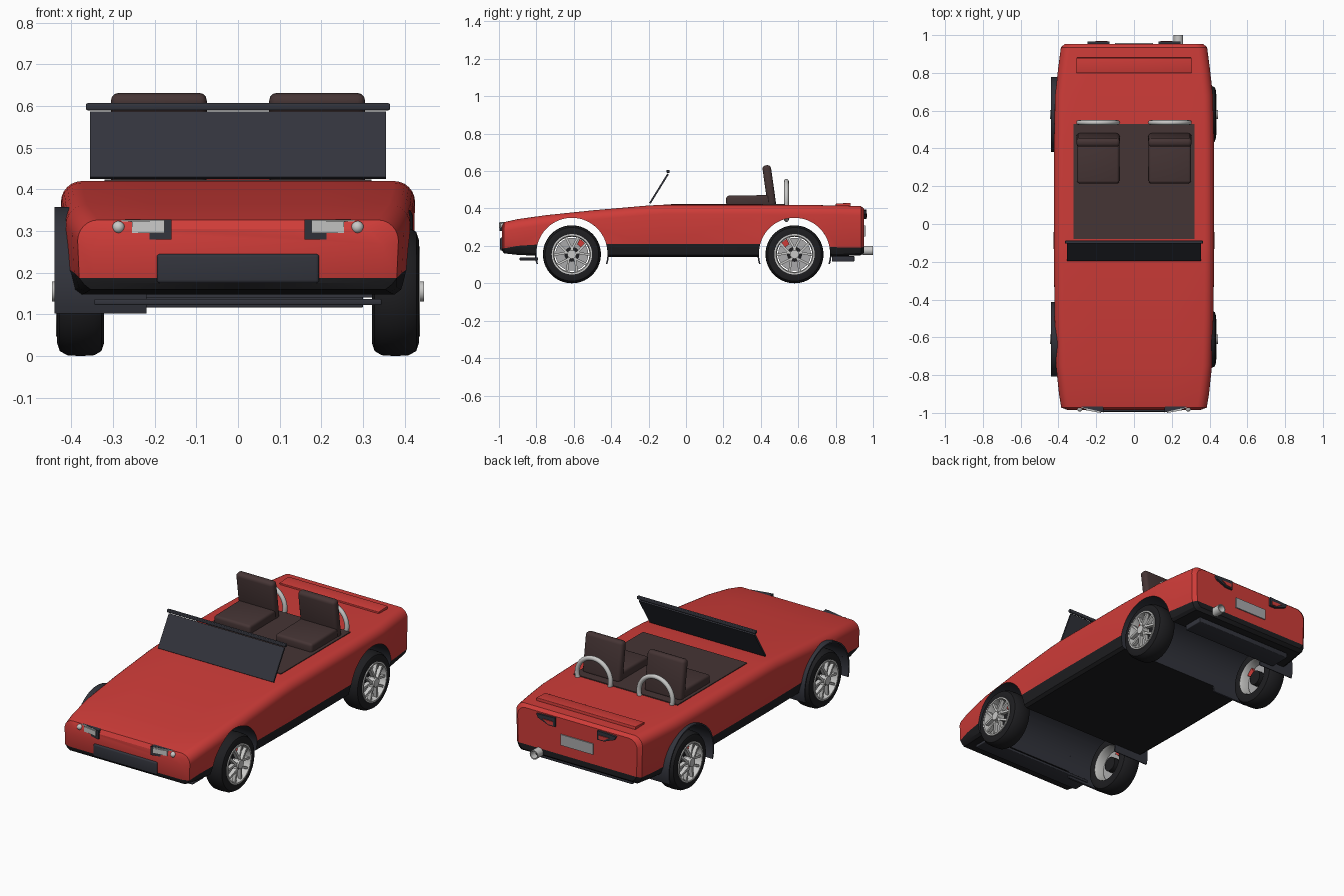
import bpy, bmesh
from math import sin, cos, pi, radians, hypot
from mathutils import Matrix, Vector

cube = bpy.data.objects.get("Cube")
if cube:
    bpy.data.objects.remove(cube)


def material(name, *rgb):
    m = bpy.data.materials.new(name)
    m.use_nodes = True
    m.diffuse_color = (*rgb, 1)
    m.node_tree.nodes["Principled BSDF"].inputs["Base Color"].default_value = (*rgb, 1)
    return m


RED = material("red paint", 0.62, 0.045, 0.04)
BLACK = material("black trim", 0.013, 0.013, 0.015)
SLATE = material("dark slate", 0.032, 0.034, 0.045)
BROWN = material("brown leather", 0.06, 0.035, 0.035)
SILVER = material("silver", 0.58, 0.58, 0.57)
GREY = material("plate grey", 0.4, 0.4, 0.41)


def finish(name, bm, *mats, angle=35):
    bmesh.ops.recalc_face_normals(bm, faces=bm.faces)
    me = bpy.data.meshes.new(name)
    bm.to_mesh(me)
    bm.free()
    for m in mats:
        me.materials.append(m)
    ob = bpy.data.objects.new(name, me)
    bpy.context.collection.objects.link(ob)
    smooth(ob, angle)
    return ob


def smooth(ob, angle=35):
    bpy.ops.object.select_all(action="DESELECT")
    ob.select_set(True)
    bpy.context.view_layer.objects.active = ob
    bpy.ops.object.shade_smooth_by_angle(angle=radians(angle))


def box(name, lo, hi, mat, bevel=0.0, tilt=0.0):
    """Box between two corners, rounded, tilted about x at its centre."""
    lo, hi = Vector(lo), Vector(hi)
    bm = bmesh.new()
    bmesh.ops.create_cube(bm, size=1)
    bmesh.ops.scale(bm, vec=hi - lo, verts=bm.verts)
    if bevel:
        bmesh.ops.bevel(bm, geom=bm.edges[:], offset=bevel, segments=3, profile=0.5, affect="EDGES")
    bm.transform(Matrix.Translation((lo + hi) / 2) @ Matrix.Rotation(radians(tilt), 4, "X"))
    return finish(name, bm, mat)


def prism(name, points, offset, mat):
    """Flat outline pushed along a vector."""
    bm = bmesh.new()
    face = bm.faces.new([bm.verts.new(p) for p in points])
    out = bmesh.ops.extrude_face_region(bm, geom=[face])
    top = [v for v in out["geom"] if isinstance(v, bmesh.types.BMVert)]
    bmesh.ops.translate(bm, vec=offset, verts=top)
    if not any(f is face for f in bm.faces):
        bm.faces.new(list(bm.verts)[:len(points)])
    return finish(name, bm, mat)


def lathe(name, profile, place, mat, start=0, sweep=360, segs=40, closed=True):
    """Turn (axial, radius) points about the x axis, then place the result."""
    bm = bmesh.new()
    full = sweep == 360
    rings = []
    for i in range(segs if full else segs + 1):
        a = radians(start + sweep * i / segs)
        rings.append([bm.verts.new((x, r * cos(a), r * sin(a))) for x, r in profile])
    n = len(profile)
    for i in range(segs):
        a, b = rings[i], rings[(i + 1) % len(rings)]
        for j in range(n if closed else n - 1):
            k = (j + 1) % n
            bm.faces.new((a[j], a[k], b[k], b[j]))
    if closed and not full:
        bm.faces.new(rings[0])
        bm.faces.new(rings[-1])
    bmesh.ops.remove_doubles(bm, verts=bm.verts, dist=1e-5)
    bm.transform(place)
    return finish(name, bm, mat)


def disc(name, x0, x1, r, place, mat, segs=32):
    return lathe(name, [(x0, 0), (x0, r), (x1, r), (x1, 0)], place, mat, segs=segs, closed=False)


# Body shell: y, half width, top, trim line, underside
STATIONS = [
    (-0.985, 0.35, 0.305, 0.187, 0.175), (-0.972, 0.385, 0.327, 0.187, 0.16),
    (-0.9, 0.397, 0.343, 0.2, 0.152), (-0.75, 0.413, 0.364, 0.21, 0.145),
    (-0.5, 0.42, 0.39, 0.21, 0.14), (-0.2, 0.424, 0.416, 0.21, 0.14),
    (-0.12, 0.425, 0.42, 0.21, 0.14), (0.4, 0.424, 0.42, 0.21, 0.14),
    (0.68, 0.418, 0.418, 0.2, 0.14), (0.82, 0.402, 0.416, 0.192, 0.145),
    (0.935, 0.387, 0.413, 0.19, 0.15), (0.953, 0.367, 0.398, 0.195, 0.165),
]
WHEEL_Y, AXLE_Z, ARCH_Z, ARCH_R = (-0.61, 0.58), 0.155, 0.16, 0.19


def section(w, top, trim, low):
    r = 0.05
    half = [(0.0, top), (w * 0.5, top)]
    half += [(w - r + r * sin(t * pi / 12), top - r + r * cos(t * pi / 12)) for t in range(7)]
    half += [(w * 0.99, trim), (w * 0.96, low + 0.012), (w * 0.92, low), (0.0, low)]
    return half + [(-x, z) for x, z in half[-2:0:-1]]


bm = bmesh.new()
rings = [[bm.verts.new((x, y, z)) for x, z in section(*s)] for y, *s in STATIONS]
n = len(rings[0])
TRIM = 9                                   # row of the trim line
for a, b in zip(rings, rings[1:]):
    for j in range(n):
        f = bm.faces.new((a[j], a[(j + 1) % n], b[(j + 1) % n], b[j]))
        f.material_index = int(TRIM <= j < n - TRIM)
for ring in (rings[0], rings[-1]):
    bm.faces.new(ring[:TRIM + 1] + ring[n - TRIM:])
    bm.faces.new(ring[TRIM:n - TRIM + 1]).material_index = 1
body = finish("body", bm, RED, BLACK, SLATE)

# Wheel wells cut right through the body
for y in WHEEL_Y:
    cutter = disc("well_cutter", -0.6, 0.6, ARCH_R, Matrix.Translation((0, y, ARCH_Z)), SLATE, 64)
    cutter.hide_render = True
    mod = body.modifiers.new("well", "BOOLEAN")
    mod.operation, mod.solver, mod.object = "DIFFERENCE", "EXACT", cutter
    bpy.context.view_layer.objects.active = body
    bpy.ops.object.modifier_apply(modifier=mod.name)
    bpy.data.objects.remove(cutter)
for p in body.data.polygons:
    for y in WHEEL_Y:
        pts = [body.data.vertices[i].co for i in p.vertices]
        if all(abs(hypot(v.y - y, v.z - ARCH_Z) - ARCH_R) < 0.003 for v in pts):
            p.material_index = 2
smooth(body, 30)

# Liners on the right side
for y, end in zip(WHEEL_Y, ("front", "rear")):
    r = ARCH_R
    lathe(end + "_wheel_liner", [(-0.44, r), (-0.44, r + 0.008), (-0.22, r + 0.008), (-0.22, r)],
          Matrix.Translation((0, y, ARCH_Z)), SLATE, start=-17, sweep=214)

# Cockpit panel, windshield, boot lid, trim plates
box("cockpit_floor", (-0.32, -0.08, 0.40), (0.32, 0.53, 0.424), BROWN)
prism("windshield", [(-0.355, -0.197, 0.43), (0.355, -0.197, 0.43),
                     (0.355, -0.1, 0.587), (-0.355, -0.1, 0.587)], (0, 0.008, -0.005), SLATE)
box("windshield_top_bar", (-0.365, -0.104, 0.59), (0.365, -0.088, 0.607), SLATE, 0.004)
box("boot_lid", (-0.305, 0.80, 0.405), (0.305, 0.88, 0.428), RED, 0.003, 3)
box("front_grille", (-0.195, -0.994, 0.175), (0.195, -0.96, 0.245), SLATE, 0.008)
box("front_splitter", (-0.345, -0.89, 0.122), (0.345, -0.79, 0.137), SLATE, 0.004)
box("rear_diffuser", (-0.30, 0.78, 0.116), (0.30, 0.9, 0.145), SLATE, 0.004)
box("rear_plate", (-0.1, 0.95, 0.25), (0.1, 0.959, 0.31), GREY)

# Exhaust pipe with open tip
along_y = Matrix.Translation((0.235, 0, 0.175)) @ Matrix.Rotation(pi / 2, 4, "Z")
lathe("exhaust", [(0.84, 0.011), (0.935, 0.013), (0.945, 0.025), (1.0, 0.025), (1.0, 0.02), (0.95, 0.02)],
      along_y, SILVER, segs=24)
disc("exhaust_bore", 0.955, 0.96, 0.02, along_y, BLACK, 24)


def wheel(name, s, y, lean):
    place = Matrix.Translation((0, y, AXLE_Z)) @ Matrix.Scale(s, 4, (1, 0, 0))
    lathe(name + "_tire", [(0.325, 0.1), (0.322, 0.125), (0.328, 0.143), (0.345, 0.153), (0.378, 0.155),
                           (0.41, 0.153), (0.428, 0.143), (0.434, 0.125), (0.43, 0.1)],
          place, BLACK, segs=56)
    lathe(name + "_rim", [(0.325, 0.106), (0.325, 0.1), (0.34, 0.094), (0.42, 0.094),
                          (0.437, 0.099), (0.437, 0.108), (0.425, 0.108)], place, SILVER, segs=48)
    disc(name + "_brake_disc", 0.375, 0.385, 0.088, place, GREY)
    disc(name + "_brake_hub", 0.345, 0.39, 0.04, place, BLACK)
    disc(name + "_hub", 0.4, 0.446, 0.024, place, SILVER, 20)
    # V-shaped pairs of spokes
    bm = bmesh.new()
    for i in range(10):
        a = radians(90 + 72 * (i // 2))
        b = a + radians(20 if i % 2 else -20)
        p, q = [Vector((0, r * cos(t), r * sin(t))) for r, t in ((0.016, a + (a - b) * 1.5), (0.098, b))]
        side = Vector((0, -(q - p).z, (q - p).y)).normalized() * 0.006
        loop = [bm.verts.new((x, *(v + e).yz)) for v, x in ((p, 0.438), (q, 0.43)) for e in (side, -side)]
        back = [bm.verts.new((0.412, v.co.y, v.co.z)) for v in loop]
        ring, rear = [[l[k] for k in (0, 1, 3, 2)] for l in (loop, back)]
        bm.faces.new(ring)
        bm.faces.new(rear)
        for k in range(4):
            bm.faces.new((ring[k], ring[k - 1], rear[k - 1], rear[k]))
    bm.transform(place)
    finish(name + "_spokes", bm, SILVER)
    lathe(name + "_caliper", [(0.36, 0.06), (0.36, 0.092), (0.4, 0.092), (0.4, 0.06)],
          place, RED, start=lean - 15, sweep=30, segs=6)


for s, side in ((1, "left"), (-1, "right")):
    for y, end, lean in zip(WHEEL_Y, ("front", "rear"), (48, 132)):
        wheel(f"{end}_{side}_wheel", s, y, lean)

    # Seats and roll hoops
    x0, x1 = sorted((s * 0.075, s * 0.305))
    box(side + "_seat_cushion", (x0 + 0.003, 0.215, 0.41), (x1 - 0.003, 0.46, 0.47), BROWN, 0.014, 1)
    box(side + "_seat_back", (x0, 0.422, 0.41), (x1, 0.468, 0.632), BROWN, 0.018, 8)
    hoop = [(0.0125 * cos(t * pi / 6), 0.103 + 0.0125 * sin(t * pi / 6)) for t in range(12)]
    lathe(side + "_roll_hoop", hoop,
          Matrix.Translation((s * 0.19, 0.537, 0.443)) @ Matrix.Rotation(pi / 2, 4, "Z"), SILVER, segs=48)

    # Headlights
    prism(side + "_headlight_housing", [(s * x, y, 0.28) for x, y in
          ((0.16, -0.997), (0.165, -0.955), (0.33, -0.915), (0.347, -0.93), (0.27, -0.972))],
          (0, 0, 0.048), SLATE)
    prism(side + "_headlight_lens", [(s * x, y, 0.295) for x, y in
          ((0.176, -1.0), (0.176, -0.97), (0.255, -0.96), (0.255, -0.986))], (0, 0, 0.028), SILVER)
    prism(side + "_headlight_strip", [(s * x, y, 0.323) for x, y in
          ((0.176, -0.998), (0.176, -0.985), (0.345, -0.925), (0.35, -0.936), (0.275, -0.976))],
          (0, 0, 0.004), SILVER)
    bm = bmesh.new()
    bmesh.ops.create_uvsphere(bm, u_segments=20, v_segments=12, radius=0.015,
                              matrix=Matrix.Translation((s * 0.287, -0.978, 0.309)))
    finish(side + "_spot_lamp", bm, SILVER)

    # Tail lights
    for part, pts, depth, mat in (
            ("housing", ((0.13, 0.345), (0.13, 0.395), (0.245, 0.39), (0.235, 0.37), (0.17, 0.345)), 0.03, SLATE),
            ("lens", ((0.14, 0.352), (0.14, 0.373), (0.205, 0.373), (0.17, 0.352)), 0.034, RED)):
        prism(f"{side}_tail_light_{part}", [(s * x, 0.935, z) for x, z in pts], (0, depth, 0), mat)
